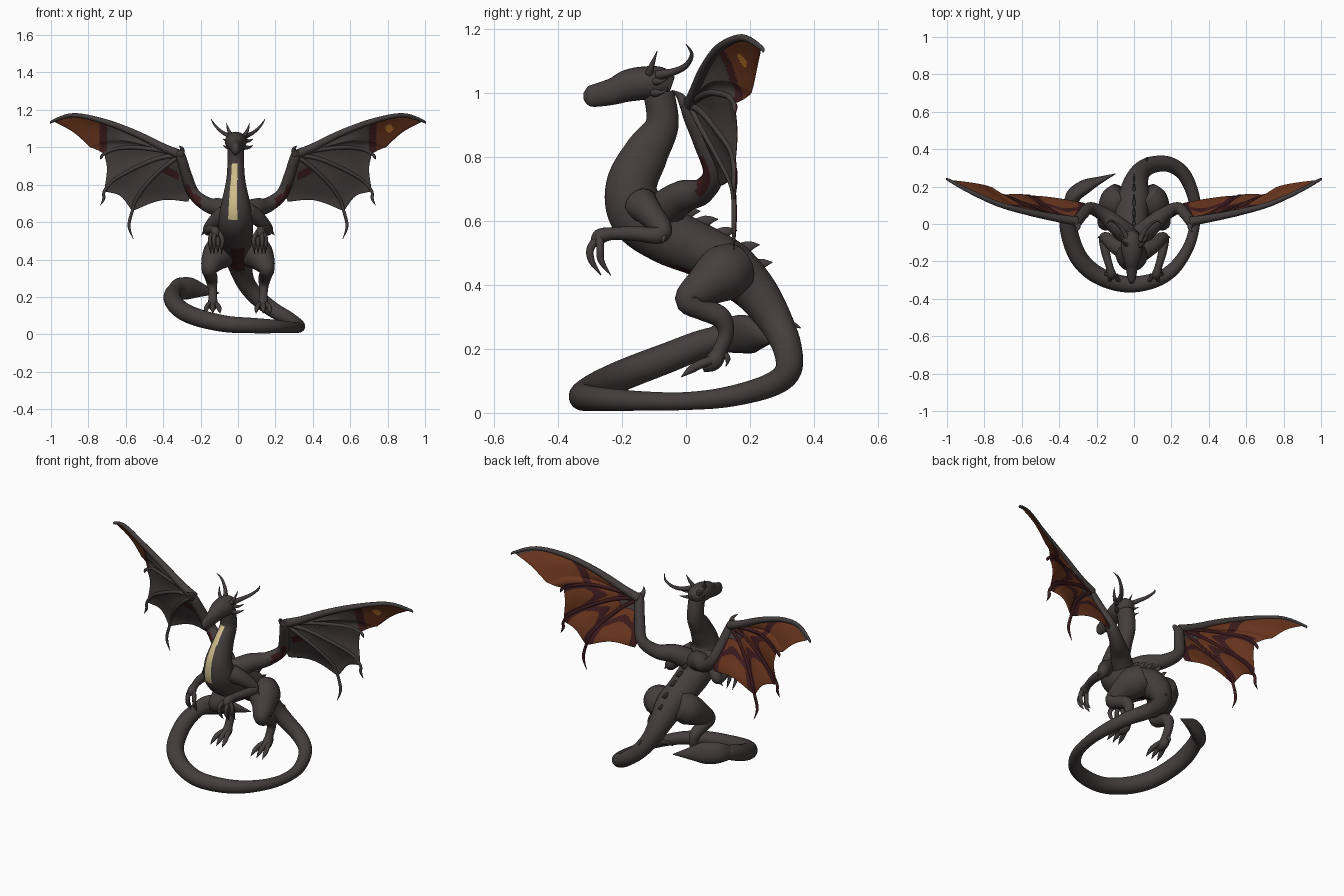
import bpy, bmesh, math
from mathutils import Vector

def material(name, r, g, b):
    m = bpy.data.materials.new(name)
    m.diffuse_color = (r, g, b, 1)
    return m

MATS = [material("charcoal hide", .058, .049, .048), material("maroon membrane", .047, .011, .013),
        material("rust membrane", .15, .038, .013), material("cream belly", .62, .50, .25),
        material("amber spot", .48, .17, .02)]
HIDE, MAROON, RUST, CREAM, AMBER = range(5)

def spline(pts, steps):
    """Smooth Catmull-Rom sampling of tuples of any length."""
    out = []
    for i in range(len(pts) - 1):
        p0, p1, p2, p3 = pts[max(i - 1, 0)], pts[i], pts[i + 1], pts[min(i + 2, len(pts) - 1)]
        for k in range(steps):
            t = k / steps
            out.append([.5 * (2 * b + (c - a) * t + (2 * a - 5 * b + 4 * c - d) * t * t
                              + (3 * b - a - 3 * c + d) * t ** 3)
                        for a, b, c, d in zip(p0, p1, p2, p3)])
    out.append(list(pts[-1]))
    return out

def finish(name, bm):
    me = bpy.data.meshes.new(name)
    bm.to_mesh(me)
    bm.free()
    for m in MATS:
        me.materials.append(m)
    me.shade_smooth()
    ob = bpy.data.objects.new(name, me)
    bpy.context.collection.objects.link(ob)
    return ob

def tube(name, pts, sx=1, steps=6, segs=16, side=(1, 0, 0), rule=None):
    """Loft through (x, y, z, radius[, second radius]); sx=-1 mirrors it."""
    pts = [(p[0] * sx, p[1], p[2], p[3], p[-1]) for p in pts]
    rows = spline(pts, steps)
    cs = [Vector(r[:3]) for r in rows]
    s = Vector(side)
    bm = bmesh.new()
    rings = []
    for i, r in enumerate(rows):
        t = (cs[min(i + 1, len(cs) - 1)] - cs[max(i - 1, 0)]).normalized()
        s = s - t * s.dot(t)
        if s.length < .05:
            s = t.orthogonal()
        s.normalize()
        u = t.cross(s)
        ra, rb = max(r[3], .0015), max(r[4], .0015)
        rings.append([bm.verts.new(cs[i] + s * ra * math.cos(a) + u * rb * math.sin(a))
                      for a in (2 * math.pi * k / segs for k in range(segs))])
    for a, b in zip(rings, rings[1:]):
        for k in range(segs):
            bm.faces.new((a[k], a[(k + 1) % segs], b[(k + 1) % segs], b[k]))
    for ring in (rings[0], rings[-1]):
        c = bm.verts.new(sum((v.co for v in ring), Vector()) / segs)
        for k in range(segs):
            bm.faces.new((ring[k], ring[(k + 1) % segs], c))
    bmesh.ops.recalc_face_normals(bm, faces=bm.faces)
    if rule:
        for f in bm.faces:
            f.material_index = rule(f.calc_center_median(), f.normal)
    return finish(name, bm)

# neck, trunk and coiled tail in one loft
def body_rule(c, n):
    drop = .915 - c.z
    if .61 < c.z < .915 and n.y < -.2 and n.x < .2 and abs(c.x + .019 + .03 * drop) < .014 + .045 * drop:
        return CREAM
    if .33 < c.z < .46 and n.z < -.3 and abs(c.x) < .035 and c.y < .16:
        return MAROON
    return HIDE

X0 = -.012
tube("body_and_tail", [
    (X0, -.085, 1.0, .045, .048), (X0, -.075, .90, .045, .052), (X0, -.125, .81, .053, .07),
    (X0, -.17, .71, .075, .08), (X0, -.148, .62, .09, .092), (X0, -.06, .555, .092, .09),
    (X0, .05, .505, .088, .083), (0, .14, .45, .085, .083), (.01, .22, .375, .066, .068),
    (.04, .283, .28, .05, .053), (.10, .317, .20, .045, .045), (.19, .318, .13, .041),
    (.27, .26, .085, .037), (.322, .13, .05, .032), (.325, 0, .037, .028),
    (.288, -.13, .037, .03), (.20, -.25, .042, .036), (.08, -.31, .047, .041),
    (-.06, -.32, .055, .044), (-.20, -.27, .085, .047), (-.295, -.18, .125, .048),
    (-.345, -.05, .175, .047), (-.35, .05, .215, .044), (-.325, .13, .24, .035),
    (-.27, .18, .25, .015)], steps=10, segs=64, rule=body_rule)

# leaf shaped tail tip
tube("tail_blade", [(-.352, .07, .225, .03, .035), (-.325, .15, .243, .038, .058),
                    (-.26, .20, .245, .036, .06), (-.19, .232, .235, .02, .035),
                    (-.10, .268, .22, .002)], side=(1, .4, 0))

# head with long muzzle
tube("head", [(X0, -.045, 1.02, .03, .03), (X0, -.08, 1.03, .05, .05), (X0, -.13, 1.03, .058, .052),
              (X0, -.18, 1.022, .046, .05), (X0, -.225, 1.005, .034, .042),
              (X0, -.28, .992, .024, .036), (X0, -.305, .99, .018, .03),
              (X0, -.32, .99, .006, .01)], segs=24)

# spines down the back
for y, z in ((.0, .61), (.055, .585), (.115, .55), (.185, .505), (.225, .45)):
    tube("back_spine", [(0, y - .03, z - .01, .012, .03), (0, y + .01, z + .015, .007, .018),
                        (0, y + .045, z + .02, .001)], steps=4, segs=10)
tube("tail_spine", [(.06, .31, .27, .01, .018), (.065, .335, .275, .006, .01),
                    (.07, .358, .265, .001)], steps=4, segs=10)

# wing rays, sampled from the wrist outward
WRIST = (.305, .015, .96)
RAYS = [
    [WRIST, (.40, .03, 1.0), (.55, .06, 1.075), (.72, .105, 1.14), (.88, .175, 1.172), (.99, .235, 1.14)],
    [WRIST, (.42, .035, .99), (.58, .075, 1.03), (.70, .14, 1.035), (.79, .205, 1.0)],
    [WRIST, (.42, .04, .985), (.56, .08, 1.0), (.66, .13, .99), (.715, .15, .965)],
    [WRIST, (.43, .05, .94), (.57, .10, .88), (.67, .14, .82), (.715, .15, .765)],
    [WRIST, (.40, .05, .89), (.49, .10, .80), (.545, .14, .72), (.565, .15, .66)],
    [WRIST, (.30, .04, .89), (.275, .07, .82), (.255, .095, .76), (.265, .11, .71)]]
SCALLOP = (.05, .02, .10, .13, .16)
NV, NU = 60, 36

def ray(i, v):
    rows = SAMPLED[i]
    f = max(0, min(v, 1)) * (len(rows) - 1)
    k = min(int(f), len(rows) - 2)
    return rows[k].lerp(rows[k + 1], f - k)

SAMPLED = [[Vector(p) for p in spline(r, 10)] for r in RAYS]

def membrane_colour(panel, u, v, c, front):
    x = abs(c.x)
    if front:
        if panel < 2 and x > .70:
            if c.x > 0 and ((x - .81) / .02) ** 2 + ((c.z - 1.1) / .022) ** 2 < 1:
                return AMBER
            return RUST if x > .74 else MAROON
        streak = .32 < x < .42 and abs(c.z - .87 - .5 * (x - .37)) < .022
        return MAROON if panel == 4 and streak else HIDE
    # back: rust patches with arched tops between maroon veins
    if panel == 0 and u < .08 or panel > 2 and v < .25:
        return HIDE
    bow = math.sin(math.pi * u)
    if panel == 0:
        return MAROON if v < .25 or abs(v - .56) < .04 else RUST
    if panel == 1:
        return MAROON if v < .3 or abs(v - .56) < .04 or (u > .7 and v < .9) else RUST
    if u < .15 or u > .87 or v < .27:
        return MAROON
    return MAROON if abs(v - .62 + .16 * bow) < .07 else RUST

def wing_membrane(sx):
    bm = bmesh.new()
    for panel in range(len(RAYS) - 1):
        for front in (True, False):
            grid = []
            for i in range(NV + 1):
                row = []
                for j in range(NU + 1):
                    u, v = j / NU, i / NV
                    bow = math.sin(math.pi * u)
                    w = v * (1 - SCALLOP[panel] * bow)
                    p = ray(panel, w).lerp(ray(panel + 1, w), u)
                    p.y += .012 * bow * v + (0 if v == 1 else -.003 if front else .003)
                    row.append(bm.verts.new((p.x * sx, p.y, p.z)))
                grid.append(row)
            for i in range(NV):
                for j in range(NU):
                    f = bm.faces.new((grid[i][j], grid[i][j + 1], grid[i + 1][j + 1], grid[i + 1][j]))
                    f.normal_update()
                    if (f.normal.y < 0) != front:
                        f.normal_flip()
                    f.material_index = membrane_colour(panel, (j + .5) / NU, (i + .5) / NV,
                                                       f.calc_center_median(), front)
    finish("wing_membrane", bm)

def ray_rule(c, n):
    return MAROON if n.y > .2 else HIDE

def arm_rule(c, n):
    return MAROON if .2 < abs(c.x) and c.z < .8 and n.x * c.x > 0 and n.y < -.2 else HIDE

# everything that comes in pairs
for sx in (1, -1):
    wing_membrane(sx)
    tube("wing_arm", [(.03, -.06, .64, .06), (.09, -.01, .675, .052), (.16, .05, .692, .04),
                      (.235, .085, .75, .032), (.275, .05, .85, .029), (.305, .01, .95, .026),
                      (.315, .01, .985, .012)], sx, rule=arm_rule)
    tube("wing_thumb_claw", [(.305, .0, .96, .02), (.298, -.02, .99, .011), (.315, -.045, 1.008, .001)], sx)
    tube("wing_leading_edge", [(*p, .025 - .0035 * i) for i, p in enumerate(RAYS[0])]
         + [(1.0, .24, 1.125, .001)], sx, segs=12)
    # fingers along the rays, each ending in a claw: (ray, midpoint, tip)
    for i, mid, tip in ((2, (.73, .152, .95), (.735, .155, .935)),
                        (3, (.718, .15, .725), (.735, .15, .69)),
                        (4, (.583, .15, .58), (.56, .15, .51))):
        tube("wing_finger", [(*p, .013 - .0012 * k) for k, p in enumerate(RAYS[i])]
             + [(*mid, .008), (*tip, .001)], sx, segs=10, rule=ray_rule)

    # horns, brow spikes and cheek spikes
    tube("horn", [(.03, -.09, 1.055, .016), (.055, -.04, 1.065, .012), (.09, .0, 1.085, .009),
                  (.125, .018, 1.12, .006), (.145, .0, 1.152, .001)], sx, segs=10)
    tube("brow_horn", [(.03, -.115, 1.06, .013), (.05, -.105, 1.09, .008), (.062, -.09, 1.13, .001)], sx, segs=10)
    for z in (1.035, 1.0):
        tube("cheek_spike", [(.03, -.10, z, .014), (.06, -.08, z, .008), (.08, -.055, z + .01, .001)],
             sx, segs=8)

    # front limb with clawed hand
    tube("front_arm", [(.05, -.14, .65, .055), (.10, -.115, .625, .043), (.15, -.075, .575, .032),
                       (.16, -.09, .555, .027), (.15, -.16, .56, .023), (.13, -.23, .56, .02),
                       (.12, -.27, .55, .024), (.118, -.285, .525, .014)], sx)
    tube("elbow_spike", [(.155, -.085, .565, .02), (.178, -.07, .55, .01), (.195, -.075, .53, .001)], sx, segs=8)
    for k, dx in enumerate((-.035, -.013, .009, .028)):
        dy = .03 * (k % 2)
        tube("hand_claw", [(.12 + dx * .4, -.27, .55, .013), (.12 + dx, -.298 + dy, .515, .012),
                           (.12 + dx, -.295 + dy, .475, .01), (.12 + dx * .9, -.265 + dy, .43, .001)],
             sx, segs=8)

    # hind leg with clawed foot
    tube("hind_leg", [(.06, .16, .46, .075), (.098, .115, .435, .088), (.132, .058, .395, .066),
                      (.152, .01, .353, .045), (.15, .052, .325, .036), (.142, .108, .298, .033),
                      (.137, .125, .25, .025), (.135, .105, .195, .023), (.135, .085, .16, .028),
                      (.135, .05, .145, .018)], sx, segs=20)
    for dx in (-.035, 0, .035):
        tube("toe_claw", [(.135 + dx * .3, .085, .165, .016), (.135 + dx * .8, .045, .152, .014),
                          (.135 + dx, .015, .135, .012), (.135 + dx * 1.1, -.015, .112, .001)], sx, segs=8)
    tube("heel_claw", [(.135, .11, .19, .014), (.138, .13, .17, .009), (.14, .125, .145, .001)], sx, segs=8)
